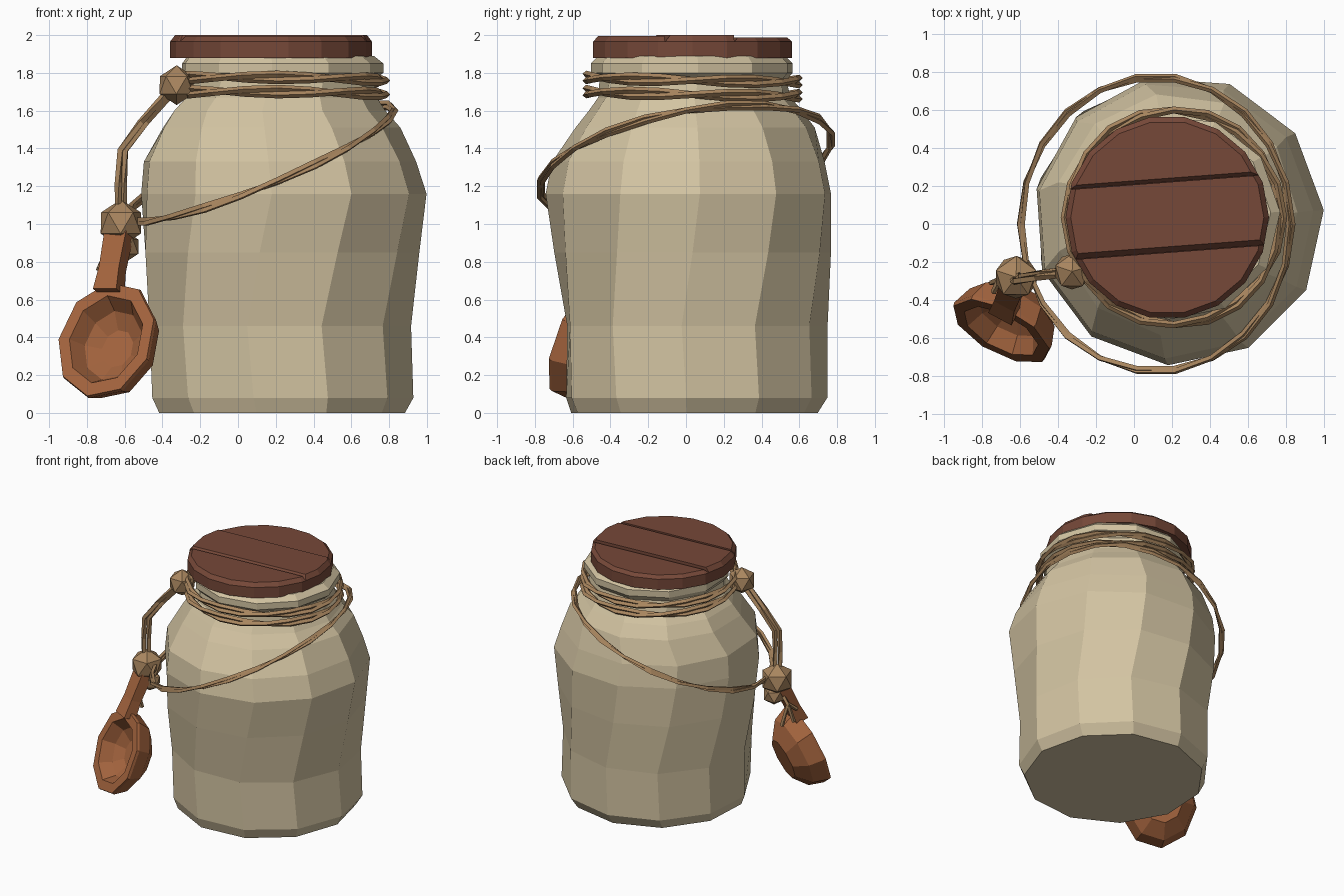
import bpy, bmesh
from math import sin, cos, pi, radians, tau
from mathutils import Vector, Matrix

old = bpy.data.objects.get("Cube")
if old:
    bpy.data.objects.remove(old, do_unlink=True)


def material(name, rgb):
    m = bpy.data.materials.new(name)
    m.use_nodes = True
    m.diffuse_color = (*rgb, 1)
    m.node_tree.nodes["Principled BSDF"].inputs["Base Color"].default_value = (*rgb, 1)
    return m


CLAY = material("pale clay", (0.65, 0.55, 0.36))
LID = material("dark lid wood", (0.18, 0.065, 0.04))
ROPE = material("rope tan", (0.40, 0.24, 0.115))
SPOON = material("warm spoon wood", (0.37, 0.127, 0.048))


def finish(name, bm, mat):
    bmesh.ops.recalc_face_normals(bm, faces=bm.faces)
    mesh = bpy.data.meshes.new(name)
    bm.to_mesh(mesh)
    bm.free()
    mesh.materials.append(mat)
    obj = bpy.data.objects.new(name, mesh)
    bpy.context.collection.objects.link(obj)
    return obj


def loft(bm, rings):
    """Skin a list of point rings and cap both ends."""
    loops = [[bm.verts.new(p) for p in ring] for ring in rings]
    n = len(loops[0])
    for a, b in zip(loops, loops[1:]):
        for i in range(n):
            j = (i + 1) % n
            bm.faces.new((a[i], a[j], b[j], b[i]))
    bm.faces.new(loops[0])
    bm.faces.new(loops[-1])


def circle(cx, cy, z, r, n, phase=0):
    return [Vector((cx + r * cos(phase + tau * i / n),
                    cy + r * sin(phase + tau * i / n), z)) for i in range(n)]


# Jar: eleven-sided, slightly leaning and twisting rings (z, x, y, radius, phase)
jar_rings = [
    (0, .225, .04, .66, -3), (.08, .23, .05, .70, -4), (.46, .22, .05, .70, -6),
    (.85, .22, .035, .74, 0), (1.16, .235, .02, .765, 4), (1.33, .215, .02, .73, 4),
    (1.51, .22, .05, .64, 1), (1.60, .21, .05, .57, 0), (1.67, .22, .045, .515, 0),
    (1.76, .22, .04, .50, 3), (1.80, .23, .035, .54, 3), (1.85, .23, .035, .54, 3),
    (1.89, .22, .035, .50, 3)]
bm = bmesh.new()
loft(bm, [circle(x, y, z, r, 11, radians(p)) for z, x, y, r, p in jar_rings])
finish("jar_body", bm, CLAY)

# Lid: a core disc carrying three planks with slanted grooves between them
LX, LY, SIDES = .175, .035, 18
bm = bmesh.new()
loft(bm, [circle(LX, LY, z, .535, SIDES) for z in (1.88, 1.965)])
finish("lid_core", bm, LID)

across = Vector((-.075, 1, 0)).normalized()
low_seam, high_seam = Vector((LX, -.135, 2)), Vector((LX, .235, 2))
for name, low, high, top in (("lid_plank_front", None, low_seam, 1.995),
                             ("lid_plank_middle", low_seam, high_seam, 2.0),
                             ("lid_plank_back", high_seam, None, 1.988)):
    bm = bmesh.new()
    loft(bm, [circle(LX, LY, 1.965, .535, SIDES), circle(LX, LY, top, .508, SIDES)])
    cuts = []
    if low:
        cuts.append((low + across * .015, -across + Vector((0, 0, .8))))
    if high:
        cuts.append((high - across * .015, across))
    for point, normal in cuts:
        geom = bm.verts[:] + bm.edges[:] + bm.faces[:]
        res = bmesh.ops.bisect_plane(bm, geom=geom, plane_co=point,
                                     plane_no=normal, clear_outer=True)
        edges = [e for e in res["geom_cut"] if isinstance(e, bmesh.types.BMEdge)]
        bmesh.ops.holes_fill(bm, edges=edges)
    finish(name, bm, LID)


def strand(name, pts, cyclic, radius):
    """Four-sided tube along a polyline, converted to a mesh."""
    cu = bpy.data.curves.new(name, "CURVE")
    cu.dimensions = "3D"
    cu.bevel_depth, cu.bevel_resolution = radius, 0
    cu.use_fill_caps = True
    sp = cu.splines.new("POLY")
    sp.points.add(len(pts) - 1)
    for k, p in enumerate(pts):
        sp.points[k].co = (*p, 1)
        sp.points[k].tilt = 0.0 if cyclic else k * .5
    sp.use_cyclic_u = cyclic
    tmp = bpy.data.objects.new(name + "_path", cu)
    bpy.context.collection.objects.link(tmp)
    mesh = bpy.data.meshes.new_from_object(
        tmp.evaluated_get(bpy.context.evaluated_depsgraph_get()))
    bpy.data.objects.remove(tmp, do_unlink=True)
    mesh.materials.clear()
    mesh.materials.append(ROPE)
    for poly in mesh.polygons:
        poly.use_smooth = False
    obj = bpy.data.objects.new(name, mesh)
    bpy.context.collection.objects.link(obj)


def rope(name, pts, cyclic, radius, spread, turn):
    """Two strands winding around each other."""
    centre = sum(pts, Vector()) / len(pts)
    for s in range(2):
        wound = []
        for k, p in enumerate(pts):
            out = (p - centre)
            out.z = 0
            a = k * turn + s * pi
            wound.append(p + spread * (out.normalized() * cos(a) * .7 + Vector((0, 0, sin(a)))))
        strand(f"{name}_strand_{s + 1}", wound, cyclic, radius)


# Rope wound twice round the neck
for name, z in (("upper_neck_rope", 1.765), ("lower_neck_rope", 1.69)):
    pts = [p + Vector((0, 0, .012 * cos(tau * k / 20 + 2)))
           for k, p in enumerate(circle(.21, .035, z, .565, 20))]
    rope(name, pts, True, .018, .018, tau * 3 / 20)

# Loose loop slung round the shoulder, sinking toward the spoon
pts = []
for k in range(22):
    a = tau * k / 22
    pts.append(Vector((.115 + .71 * cos(a), .775 * sin(a), 1.32 + .31 * cos(a - radians(25)))))
rope("shoulder_loop", pts, True, .016, .012, tau * 4 / 22)

# Hanging rope between the two knots, and loose tails behind the spoon
hang = [Vector(p) for p in ((-.34, -.25, 1.72), (-.50, -.27, 1.54), (-.61, -.29, 1.39),
                            (-.62, -.29, 1.22), (-.62, -.28, 1.02))]
for s in (-1, 1):
    strand(f"hanging_rope_{(s + 3) // 2}",
           [p + Vector((.014 * s, .012 * s, 0)) for p in hang], False, .019)
for k, (x, y, z) in enumerate(((-.75, -.31, .68), (-.67, -.27, .64), (-.74, -.36, .76))):
    strand(f"rope_tail_{k + 1}", [Vector((-.62, -.28, .95)), Vector((-.71, -.29, .82)),
                                  Vector((x, y, z))], False, .015)

# Faceted knots
for name, pos, r in (("neck_knot", (-.325, -.25, 1.735), .105),
                     ("hanging_knot", (-.62, -.28, 1.005), .125),
                     ("handle_knot", (-.60, -.27, .88), .085)):
    bm = bmesh.new()
    bmesh.ops.create_icosphere(bm, subdivisions=1, radius=r,
                               matrix=Matrix.Translation(pos) @ Matrix.Rotation(.3, 4, "Z"))
    finish(name, bm, ROPE)

# Spoon bowl: oval rings swept from the outer back, over the rim, to the inner floor
normal = Vector((-.44, -.82, .36)).normalized()
side = Vector((0, 0, 1)).cross(normal).normalized()
up = normal.cross(side)
rim = Vector((-.70, -.565, .39))


def oval(r, depth, n=9):
    return [rim - normal * depth + r * (side * .93 * cos(tau * i / n + .35)
                                        + up * 1.07 * sin(tau * i / n + .35)) for i in range(n)]


bm = bmesh.new()
loft(bm, [oval(r, d) for r, d in ((.16, .22), (.27, .13), (.31, .02), (.305, 0),
                                  (.235, 0), (.185, .09), (.10, .14))])
finish("spoon_bowl", bm, SPOON)

# Spoon handle: short tapered square bar
bm = bmesh.new()
loft(bm, [[Vector(p) + w * (side * sx + normal * .7 * sy)
           for sx, sy in ((-1, -1), (1, -1), (1, 1), (-1, 1))]
          for p, w in (((-.685, -.46, .64), .07), ((-.665, -.40, .76), .06),
                       ((-.63, -.31, .95), .065))])
finish("spoon_handle", bm, SPOON)
